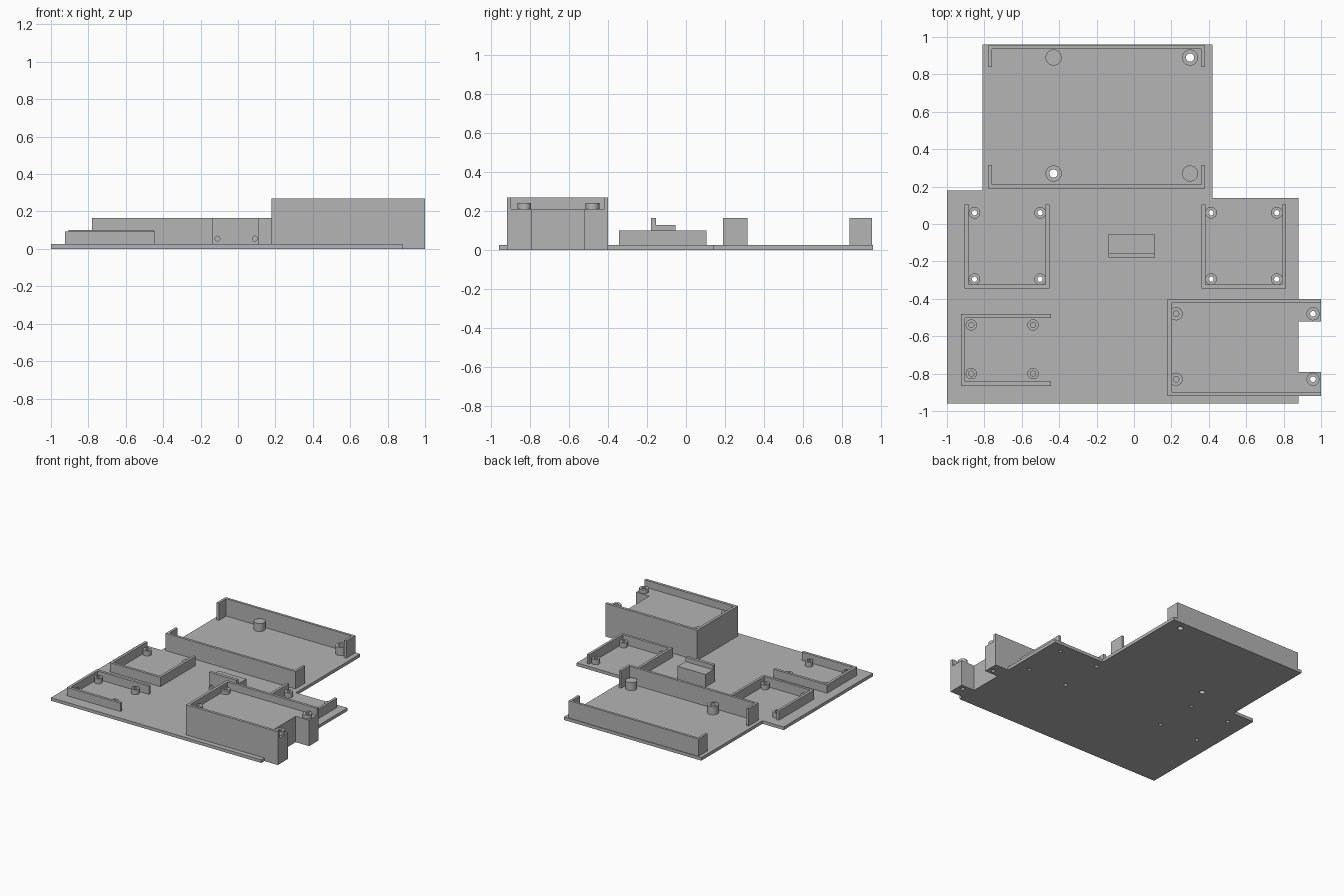
import bpy, bmesh
from math import radians, cos, sin, tau

cube = bpy.data.objects.get("Cube")
if cube:
    bpy.data.objects.remove(cube, do_unlink=True)

grey = bpy.data.materials.new("plain grey")
grey.use_nodes = True
grey.diffuse_color = (0.46, 0.46, 0.46, 1)
grey.node_tree.nodes["Principled BSDF"].inputs["Base Color"].default_value = (0.46, 0.46, 0.46, 1)

FLOOR = 0.025    # top of the base plate
DECK = 0.21      # top of the tall block


def finish(name, bm):
    bmesh.ops.recalc_face_normals(bm, faces=bm.faces)
    mesh = bpy.data.meshes.new(name)
    bm.to_mesh(mesh)
    bm.free()
    mesh.materials.append(grey)
    obj = bpy.data.objects.new(name, mesh)
    bpy.context.collection.objects.link(obj)
    return obj


def prism(name, outline, z0, z1):
    """Flat outline extruded upward."""
    bm = bmesh.new()
    face = bm.faces.new([bm.verts.new((x, y, z0)) for x, y in outline])
    up = bmesh.ops.extrude_face_region(bm, geom=[face])["geom"]
    verts = [v for v in up if isinstance(v, bmesh.types.BMVert)]
    bmesh.ops.translate(bm, verts=verts, vec=(0, 0, z1 - z0))
    return finish(name, bm)


def rect(x0, x1, y0, y1):
    return [(x0, y0), (x1, y0), (x1, y1), (x0, y1)]


def u_wall(name, x0, x1, y0, y1, t, side, z0, z1):
    """Three sided wall, open toward the given side."""
    if side == "back":
        pts = [(x0, y1), (x0, y0), (x1, y0), (x1, y1),
               (x1 - t, y1), (x1 - t, y0 + t), (x0 + t, y0 + t), (x0 + t, y1)]
    elif side == "front":
        pts = [(x0, y0), (x0, y1), (x1, y1), (x1, y0),
               (x1 - t, y0), (x1 - t, y1 - t), (x0 + t, y1 - t), (x0 + t, y0)]
    else:
        pts = [(x1, y0), (x0, y0), (x0, y1), (x1, y1),
               (x1, y1 - t), (x0 + t, y1 - t), (x0 + t, y0 + t), (x1, y0 + t)]
    return prism(name, pts, z0, z1)


def post(name, x, y, z0, z1, r, hole):
    """Screw post: a tube, or a solid peg when hole is zero."""
    bm = bmesh.new()
    n = 32
    rings = [[bm.verts.new((x + rad * cos(tau * i / n), y + rad * sin(tau * i / n), z))
              for i in range(n)]
             for rad, z in ((r, z0), (r, z1), (hole, z1), (hole, z0))]
    if hole:
        pairs = list(zip(rings, rings[1:] + rings[:1]))
    else:
        pairs = [(rings[0], rings[1])]
        bm.faces.new(rings[0])
        bm.faces.new(rings[1])
        bmesh.ops.delete(bm, geom=rings[2] + rings[3], context="VERTS")
    for a, b in pairs:
        for i in range(n):
            j = (i + 1) % n
            bm.faces.new((a[i], a[j], b[j], b[i]))
    obj = finish(name, bm)
    bpy.ops.object.select_all(action="DESELECT")
    obj.select_set(True)
    bpy.context.view_layer.objects.active = obj
    bpy.ops.object.shade_smooth_by_angle(angle=radians(30))
    return obj


def drill(obj, holes, z0, z1):
    """Cut vertical holes, given as (x, y, radius)."""
    cutters = [post("drill", x, y, z0, z1, r, 0) for x, y, r in holes]
    group = bpy.data.collections.new("drills")
    for c in cutters:
        c.hide_render = True
        group.objects.link(c)
    mod = obj.modifiers.new("holes", "BOOLEAN")
    mod.operand_type = "COLLECTION"
    mod.collection = group
    mod.solver = "EXACT"
    bpy.context.view_layer.objects.active = obj
    bpy.ops.object.modifier_apply(modifier=mod.name)
    for c in cutters:
        bpy.data.objects.remove(c, do_unlink=True)
    bpy.data.collections.remove(group)


through = []

# Rear tray: two facing walls with short returns, two tubes and two pegs
u_wall("rear_tray_back_wall", -0.78, 0.38, 0.84, 0.955, 0.02, "front", FLOOR, 0.165)
u_wall("rear_tray_front_wall", -0.78, 0.38, 0.19, 0.315, 0.02, "back", FLOOR, 0.165)
for x, y, hole in ((0.30, 0.89, 0.022), (-0.43, 0.27, 0.022), (-0.43, 0.89, 0), (0.30, 0.27, 0)):
    post("rear_tray_post", x, y, FLOOR, 0.09, 0.043, hole)
    if hole:
        through.append((x, y, hole))

# Matching left and right middle trays
for side, x0 in (("right", -0.905), ("left", 0.36)):
    u_wall(side + "_tray_wall", x0, x0 + 0.453, -0.345, 0.105, 0.021, "back", FLOOR, 0.10)
    for dx in (0.052, 0.403):
        for y in (-0.295, 0.06):
            post(side + "_tray_post", x0 + dx, y, FLOOR, 0.065, 0.031, 0.014)
            through.append((x0 + dx, y, 0.014))

# Small front tray with blind posts
u_wall("front_tray_wall", -0.925, -0.445, -0.865, -0.48, 0.022, "left", FLOOR, 0.092)
for x in (-0.87, -0.54):
    for y in (-0.80, -0.54):
        post("front_tray_post", x, y, FLOOR, 0.065, 0.03, 0.014)

# Tall block with two arms and a rim
block = prism("tall_block", [(0.18, -0.92), (1, -0.92), (1, -0.79), (0.88, -0.79),
                             (0.88, -0.52), (1, -0.52), (1, -0.40), (0.18, -0.40)], FLOOR, DECK)
u_wall("tall_block_rim", 0.18, 1, -0.92, -0.40, 0.022, "left", DECK, 0.268)
arm_holes = []
for y in (-0.83, -0.48):
    for x in (0.225, 0.957):
        post("tall_block_post", x, y, DECK, 0.24, 0.035, 0.015)
    arm_holes.append((0.957, y, 0.015))
drill(block, arm_holes, 0, 0.3)

# Base plate, including the feet of the two arms
plate = prism("base_plate", [(-1, -0.96), (0.88, -0.96), (0.88, -0.92), (1, -0.92), (1, -0.79),
                             (0.88, -0.79), (0.88, -0.52), (1, -0.52), (1, -0.40), (0.88, -0.40),
                             (0.88, 0.14), (0.42, 0.14), (0.42, 0.96), (-0.81, 0.96),
                             (-0.81, 0.18), (-1, 0.18)], 0, FLOOR)
drill(plate, through + arm_holes, -0.1, 0.1)

# Centre bracket: L-shaped support with two screw holes in the front
prism("bracket_base", rect(-0.135, 0.113, -0.155, -0.055), FLOOR, 0.128)
upright = prism("bracket_upright", rect(-0.135, 0.113, -0.18, -0.155), FLOOR, 0.165)
for x in (-0.11, 0.09):
    cutter = post("bracket_drill", 0, 0, -0.02, 0.02, 0.013, 0)
    cutter.rotation_euler = (radians(90), 0, 0)
    cutter.location = (x, -0.18, 0.055)
    bpy.context.view_layer.update()
    mod = upright.modifiers.new("hole", "BOOLEAN")
    mod.object = cutter
    mod.solver = "EXACT"
    bpy.context.view_layer.objects.active = upright
    bpy.ops.object.modifier_apply(modifier=mod.name)
    bpy.data.objects.remove(cutter, do_unlink=True)
